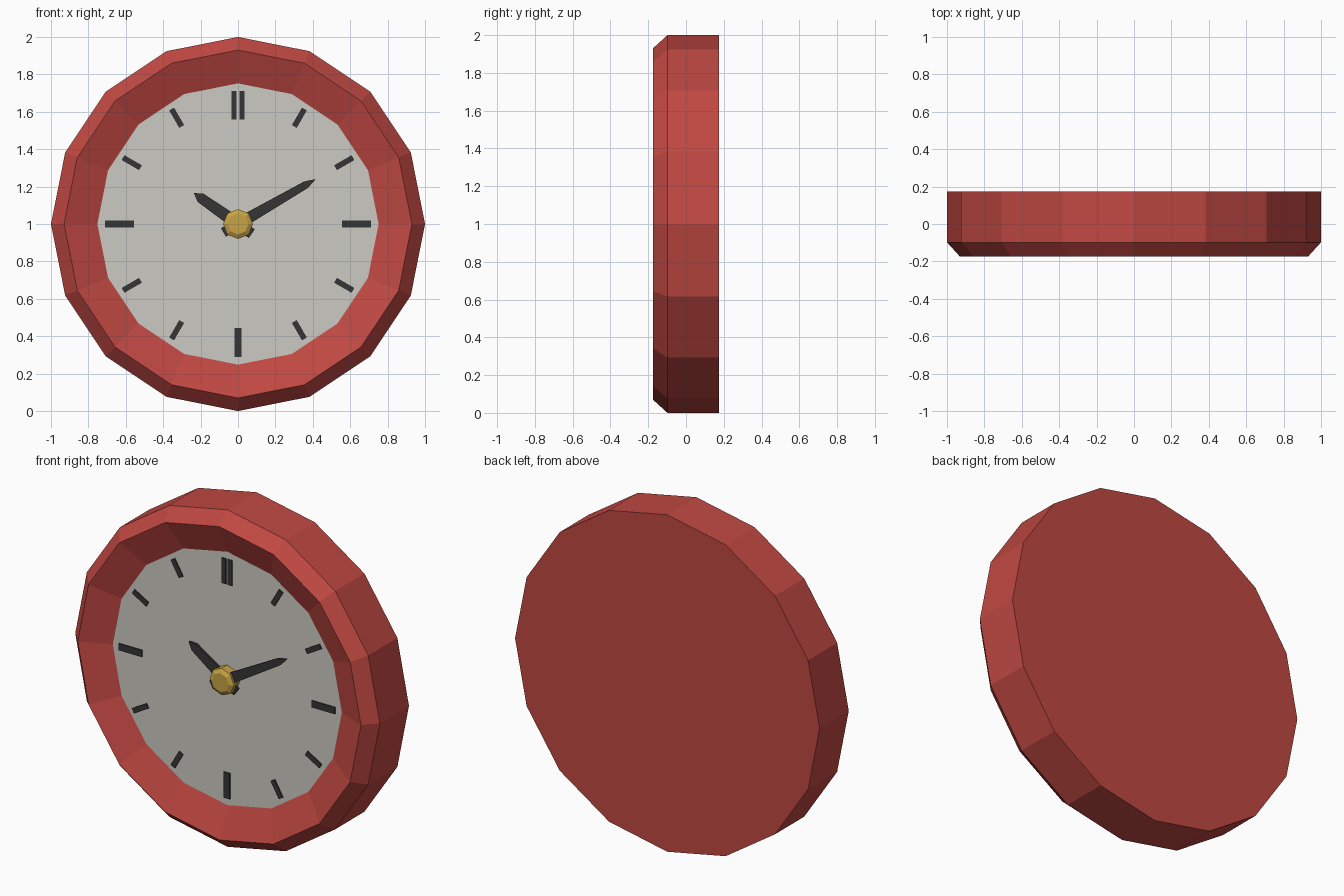
import bpy, bmesh
from math import sin, cos, pi, radians
from mathutils import Matrix, Vector

if "Cube" in bpy.data.objects:
    bpy.data.objects.remove(bpy.data.objects["Cube"])

CENTRE = Vector((0, 0, 1))


def material(name, rgb):
    m = bpy.data.materials.new(name)
    m.diffuse_color = (*rgb, 1)
    m.use_nodes = True
    m.node_tree.nodes["Principled BSDF"].inputs["Base Color"].default_value = m.diffuse_color
    return m


RED = material("red", (0.53, 0.065, 0.055))
CREAM = material("cream", (0.60, 0.59, 0.54))
DARK = material("dark", (0.035, 0.035, 0.037))
GOLD = material("gold", (0.58, 0.37, 0.06))


def finish(name, bm, mat):
    me = bpy.data.meshes.new(name)
    bm.to_mesh(me)
    bm.free()
    ob = bpy.data.objects.new(name, me)
    ob.location = CENTRE
    me.materials.append(mat)
    bpy.context.collection.objects.link(ob)
    return ob


def ring(bm, r, y, sides):
    return [bm.verts.new((r * sin(2 * pi * i / sides), y, r * cos(2 * pi * i / sides)))
            for i in range(sides)]


def lathe(name, profile, sides, mat, open_front=False):
    """Spin (radius, y) points, back to front, around the y axis."""
    bm = bmesh.new()
    rings = [ring(bm, r, y, sides) for r, y in profile]
    for a, b in zip(rings, rings[1:]):
        for i in range(sides):
            j = (i + 1) % sides
            bm.faces.new((a[i], a[j], b[j], b[i]))
    bm.faces.new(rings[0])
    front = bm.faces.new(rings[-1])
    bmesh.ops.recalc_face_normals(bm, faces=bm.faces)
    if open_front:
        bmesh.ops.delete(bm, geom=[front], context='FACES_ONLY')
    return finish(name, bm, mat)


def plate(name, outline, y_front, y_back, angle, mat):
    """Extrude a flat (sideways, outward) outline, turned clockwise from 12."""
    bm = bmesh.new()
    f = [bm.verts.new((x, y_front, z)) for x, z in outline]
    b = [bm.verts.new((x, y_back, z)) for x, z in outline]
    bm.faces.new(f)
    bm.faces.new(b[::-1])
    for i in range(len(f)):
        j = (i + 1) % len(f)
        bm.faces.new((f[i], b[i], b[j], f[j]))
    bmesh.ops.recalc_face_normals(bm, faces=bm.faces)
    bm.transform(Matrix.Rotation(radians(angle), 4, 'Y'))
    return finish(name, bm, mat)


def bar(name, x, half, r0, r1, angle):
    plate(name, [(x - half, r0), (x + half, r0), (x + half, r1), (x - half, r1)],
          -0.107, -0.098, angle, DARK)


def hand(name, half, tip_half, shoulder, tip, y_front, y_back, angle):
    plate(name, [(-half * 0.8, -0.09), (half * 0.8, -0.09), (half, 0), (tip_half, shoulder),
                 (0, tip), (-tip_half, shoulder), (-half, 0), ],
          y_front, y_back, angle, DARK)


# Case with bevelled rim and sloping inner wall
lathe("case", [(1, 0.175), (1, -0.098), (0.93, -0.175), (0.752, -0.1)], 16, RED, True)

# Dial
bm = bmesh.new()
bm.faces.new(ring(bm, 0.752, -0.1, 16)[::-1])
bm.normal_update()
dial = finish("dial", bm, CREAM)
if dial.data.polygons[0].normal.y > 0:
    dial.data.flip_normals()

# Hour marks: double at 12, long at the quarters, short elsewhere
for h in range(12):
    if h == 0:
        for side in (-1, 1):
            bar("twelve_mark", side * 0.021, 0.014, 0.56, 0.71, 0)
    elif h % 3 == 0:
        bar("quarter_mark", 0, 0.02, 0.557, 0.71, h * 30)
    else:
        bar("hour_mark", 0, 0.015, 0.602, 0.71, h * 30)

# Hands and centre hub
hand("hour_hand", 0.034, 0.027, 0.245, 0.288, -0.126, -0.114, -55)
hand("minute_hand", 0.032, 0.02, 0.42, 0.48, -0.14, -0.128, 60)
lathe("hub", [(0.08, -0.1), (0.08, -0.152), (0.056, -0.166)], 8, GOLD)
